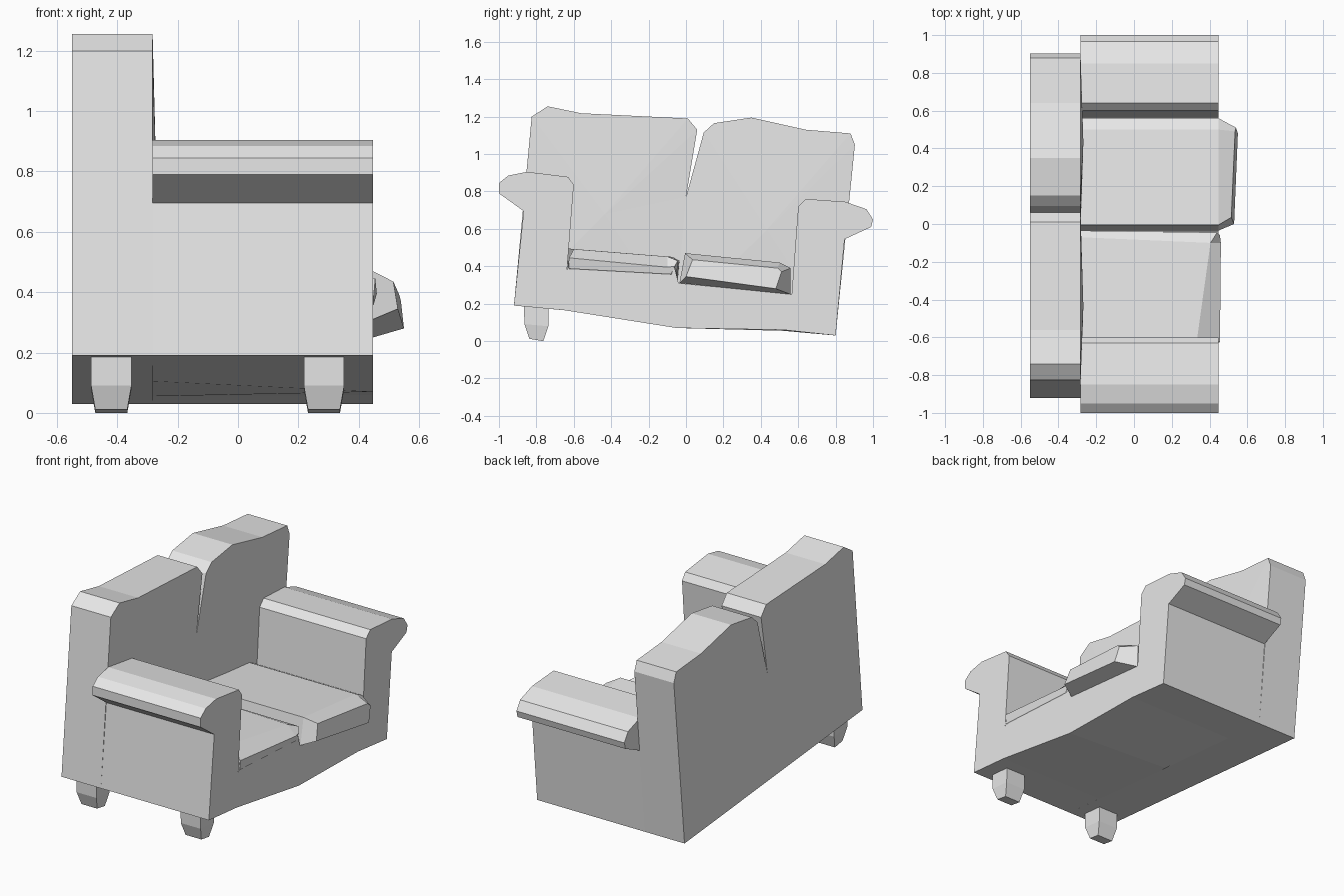
import bpy, bmesh

cube = bpy.data.objects.get("Cube")
if cube:
    bpy.data.objects.remove(cube)

grey = bpy.data.materials.new("light_grey")
grey.use_nodes = True
grey.diffuse_color = (0.8, 0.8, 0.8, 1)
grey.node_tree.nodes["Principled BSDF"].inputs["Base Color"].default_value = (0.8, 0.8, 0.8, 1)


def loft(name, rings, bulge=0):
    """Join matching rings of points, cap both ends; bulge pushes the last cap outward."""
    bm = bmesh.new()
    loops = [[bm.verts.new(p) for p in ring] for ring in rings]
    n = len(loops[0])
    for a, b in zip(loops, loops[1:]):
        for i in range(n):
            j = (i + 1) % n
            bm.faces.new((a[i], a[j], b[j], b[i]))
    bm.faces.new(loops[0])
    front = bm.faces.new(loops[-1])
    bmesh.ops.recalc_face_normals(bm, faces=bm.faces)
    if bulge:
        bmesh.ops.poke(bm, faces=[front], offset=bulge)
    mesh = bpy.data.meshes.new(name)
    bm.to_mesh(mesh)
    bm.free()
    mesh.materials.append(grey)
    obj = bpy.data.objects.new(name, mesh)
    bpy.context.scene.collection.objects.link(obj)
    return obj


def section(x, profile):
    return [(x, y, z) for y, z in profile]


BACK, SEAT, FRONT = -0.55, -0.283, 0.447

# Backrest: two slumped halves meeting at a notch
notch, foot = (0.0, 0.77), (-0.06, 0.11)
halves = {
    "backrest_right": [foot, (-0.92, 0.19), (-0.825, 1.2), (-0.74, 1.255), (-0.56, 1.218),
                       (0.01, 1.19), (0.06, 1.13), notch],
    "backrest_left": [foot, notch, (0.095, 1.115), (0.15, 1.165), (0.35, 1.195), (0.64, 1.13),
                      (0.88, 1.11), (0.903, 1.05), (0.80, 0.03)],
}
for name, profile in halves.items():
    loft(name, [section(BACK, profile), section(SEAT, profile)], 0.015)

# Base and rolled arms as one profile swept from back to front
right_arm = [(-0.92, 0.19), (-0.868, 0.695), (-1.0, 0.79), (-1.0, 0.845), (-0.95, 0.885),
             (-0.85, 0.905), (-0.63, 0.878), (-0.6, 0.835), (-0.637, 0.37)]
seat_deck = [(-0.625, 0.44), (-0.06, 0.39), (-0.04, 0.31), (0.565, 0.25)]
left_arm = [(0.6, 0.72), (0.64, 0.76), (0.85, 0.745), (0.965, 0.705), (1.0, 0.65),
            (0.99, 0.61), (0.848, 0.545), (0.80, 0.03)]
upper = right_arm + seat_deck + left_arm
loft("base_and_arms", [
    section(SEAT, upper + [(0.52, 0.055), (-0.05, 0.105), (-0.65, 0.165)]),
    section(FRONT, upper + [(0.52, 0.06), (-0.05, 0.07), (-0.65, 0.165)]),
])

# Seat cushion on the right, with a sloping front edge
cushion = [(-0.63, 0.37), (-0.63, 0.495), (-0.07, 0.45), (-0.035, 0.43), (-0.045, 0.31)]
loft("seat_cushion_right", [
    section(SEAT, cushion),
    [(0.44, -0.63, 0.37), (0.335, -0.6, 0.492), (0.405, -0.1, 0.452),
     (0.44, -0.045, 0.43), (0.4, -0.05, 0.31)],
    [(0.45, -0.625, 0.39), (0.455, -0.625, 0.445), (0.46, -0.1, 0.395),
     (0.455, -0.06, 0.4), (0.45, -0.08, 0.36)],
])

# Seat cushion on the left, slipped forward past the base
cushion = [(-0.035, 0.31), (-0.005, 0.47), (0.5, 0.42), (0.56, 0.39), (0.56, 0.25)]
loft("seat_cushion_left", [
    section(SEAT, cushion),
    section(FRONT, cushion),
    [(0.53, 0.0, 0.345), (0.515, 0.035, 0.435), (0.535, 0.49, 0.39),
     (0.54, 0.51, 0.37), (0.55, 0.48, 0.28)],
])

# Two stubby tapered legs; the other side rests on the ground
for name, x in (("back_leg", -0.42), ("front_leg", 0.285)):
    rings = []
    for z, half_x, half_y in ((0.18, 0.067, 0.066), (0.085, 0.067, 0.064), (0.006, 0.053, 0.037)):
        rings.append([(x + sx * half_x, -0.8 + sy * half_y, z - sy * 0.006)
                      for sx, sy in ((-1, -1), (1, -1), (1, 1), (-1, 1))])
    loft(name, rings)
